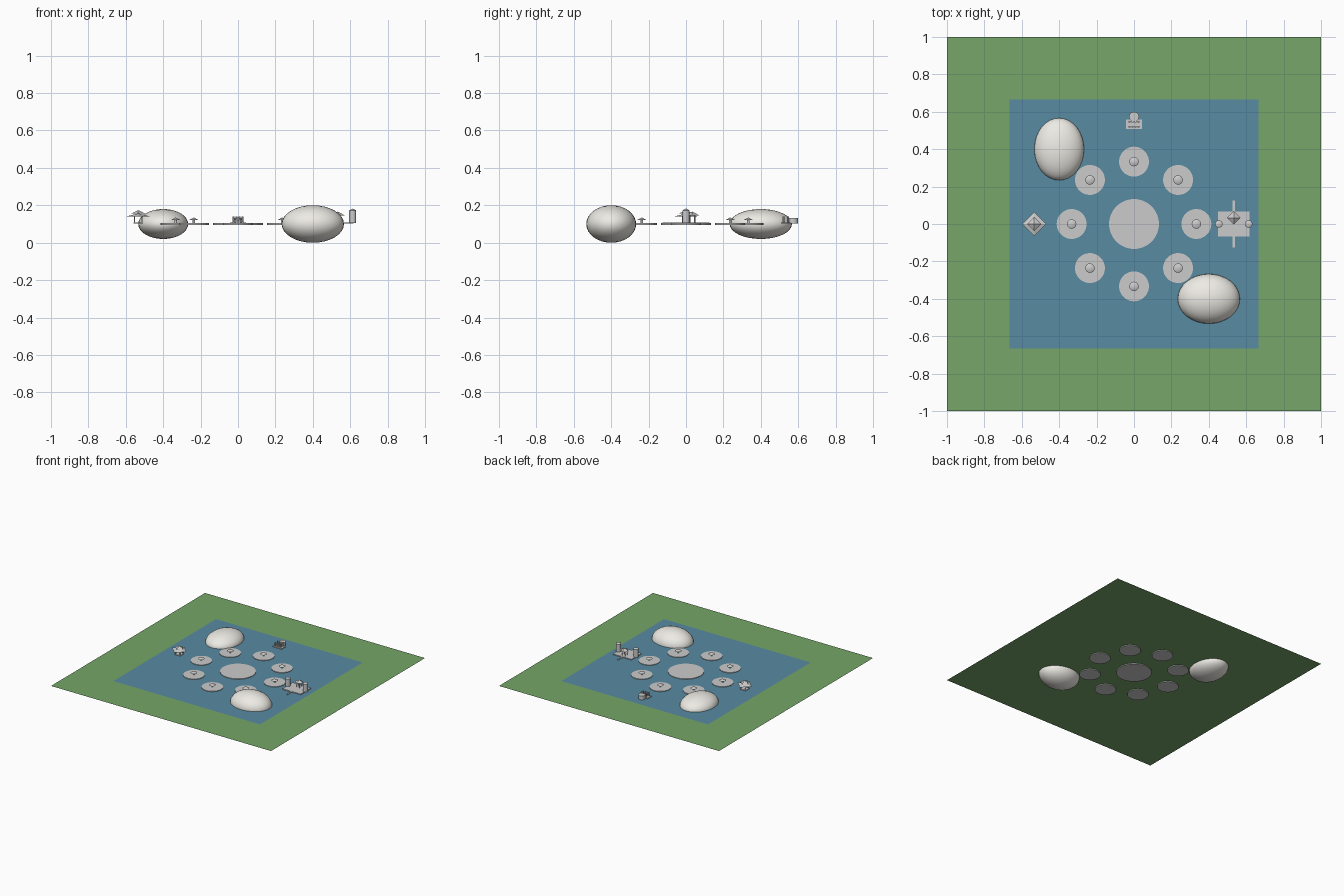
import bpy, math

if "Cube" in bpy.data.objects:
    bpy.data.objects.remove(bpy.data.objects["Cube"])

S = 1 / 15      # layout unit
Z0 = 0.1        # ground level


def place(name, x, y, z, scale=(1, 1, 1), mat=None):
    o = bpy.context.object
    o.name = name
    o.location = (x * S, y * S, Z0 + z * S)
    o.scale = scale
    if mat:
        o.data.materials.append(mat)
    return o


def plane(name, size, z, mat):
    bpy.ops.mesh.primitive_plane_add(size=size * S)
    place(name, 0, 0, z, mat=mat)


def box(name, x, y, z0, z1, sx, sy):
    bpy.ops.mesh.primitive_cube_add(size=1)
    place(name, x, y, (z0 + z1) / 2, (sx * S, sy * S, (z1 - z0) * S))


def cone(name, x, y, z0, z1, r1, r2=0.0, sides=32):
    bpy.ops.mesh.primitive_cone_add(vertices=sides, radius1=r1 * S, radius2=r2 * S, depth=(z1 - z0) * S)
    o = place(name, x, y, (z0 + z1) / 2)
    if sides > 8:
        bpy.ops.object.shade_smooth_by_angle()
    return o


def rod(name, x, y, z0, z1, r, sides=32):
    return cone(name, x, y, z0, z1, r, r, sides)


def rock(name, x, y, sx, sy, sz, mat):
    bpy.ops.mesh.primitive_uv_sphere_add(segments=32, ring_count=16, radius=S)
    place(name, x, y, 0, (sx, sy, sz), mat)
    bpy.ops.object.shade_smooth()


def material(name, rgb):
    m = bpy.data.materials.new(name)
    m.diffuse_color = (*rgb, 1)
    m.use_nodes = True
    m.node_tree.nodes["Principled BSDF"].inputs["Base Color"].default_value = m.diffuse_color
    return m


grass = material("grass", (0.18, 0.38, 0.14))
water = material("water", (0.10, 0.26, 0.36))
pale = material("pale_stone", (0.85, 0.83, 0.78))

# Ground, lake and boulders
plane("ground", 30, 0, grass)
plane("lake", 20, 0.03, water)
rock("boulder_front", 6, -6, 2.5, 2, 1.5, pale)
rock("boulder_back", -6, 6, 2, 2.5, 1.2, pale)

# Central island and ring of islands with parasol shelters
rod("central_island", 0, 0, -0.1, 0.1, 2, 64)
for i in range(8):
    a = i * math.pi / 4
    x, y = 5 * math.cos(a), 5 * math.sin(a)
    rod("ring_island", x, y, -0.1, 0.1, 1.2, 48)
    rod("shelter_post", x, y, 0.1, 0.34, 0.1, 16)
    cone("shelter_roof", x, y, 0.32, 0.52, 0.27 * 1.4, 0, 16)

# Left pavilion: two-tiered four-sided roof on posts
box("pavilion_base", -8, 0, 0.05, 0.12, 0.75, 0.75)
for sx in (-1, 1):
    for sy in (-1, 1):
        rod("pavilion_post", -8 + 0.3 * sx, 0.3 * sy, 0.1, 0.66, 0.04, 8)
cone("pavilion_lower_roof", -8, 0, 0.6, 0.85, 1.0 * 0.97, 0, 4)
cone("pavilion_upper_roof", -8, 0, 0.85, 1.1, 0.55, 0, 4)
rod("pavilion_finial", -8, 0, 0.75, 0.95, 0.08, 8)

# Right compound: slab, jetties, two towers and a small pavilion
box("compound_slab", 8, 0, 0.04, 0.14, 2.5, 2)
for s in (-1, 1):
    box("jetty", 8, 1.4 * s, 0.06, 0.14, 0.18, 1.0)
    rod("tower", 8 + 1.2 * s, 0, 0.1, 1.08, 0.28)
    cone("tower_cap", 8 + 1.2 * s, 0, 1.08, 1.24, 0.3)
for sx in (-1, 1):
    for sy in (-1, 1):
        rod("kiosk_post", 8 + 0.2 * sx, 0.5 + 0.2 * sy, 0.1, 0.75, 0.05, 8)
cone("kiosk_roof", 8, 0.5, 0.7, 1.0, 0.55, 0, 4)

# Back terrace: columns on a slab with a round chamber behind
box("terrace_slab", 0, 8, 0.04, 0.14, 1.25, 0.75)
for x in (-0.36, -0.12, 0.12, 0.36):
    for y in (7.8, 8.2):
        rod("terrace_column", x, y, 0.1, 0.6, 0.08, 12)
rod("round_chamber", 0, 8.6, 0.04, 0.5, 0.4)
